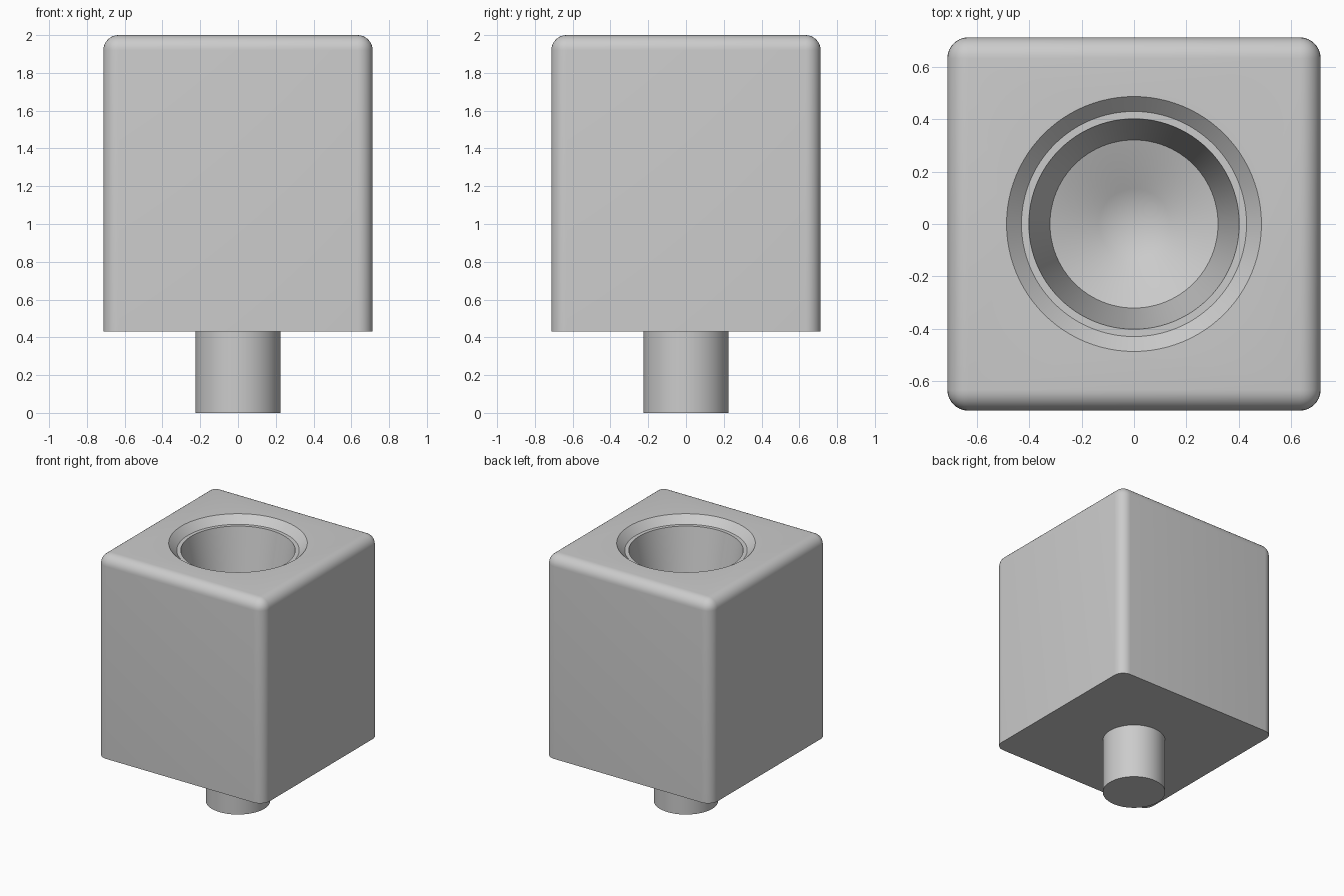
import bpy, bmesh, math

if "Cube" in bpy.data.objects:
    bpy.data.objects.remove(bpy.data.objects["Cube"])

HALF = 0.713      # half width of the block
BASE = 0.43       # underside of the block
TOP = 2.0
ROUND = 0.08      # edge rounding
SIDES = 96

grey = bpy.data.materials.new("plain grey")
grey.use_nodes = True
colour = (0.6, 0.6, 0.6, 1)
grey.diffuse_color = colour
grey.node_tree.nodes["Principled BSDF"].inputs["Base Color"].default_value = colour


def add_object(name, bm):
    bmesh.ops.recalc_face_normals(bm, faces=bm.faces)
    mesh = bpy.data.meshes.new(name)
    bm.to_mesh(mesh)
    bm.free()
    mesh.materials.append(grey)
    obj = bpy.data.objects.new(name, mesh)
    bpy.context.collection.objects.link(obj)
    return obj


def lathe(name, profile):
    """Spin a closed (radius, height) profile about the z axis."""
    bm = bmesh.new()
    verts = [bm.verts.new((r, 0, z)) for r, z in profile]
    edges = [bm.edges.new(pair) for pair in zip(verts, verts[1:])]
    bmesh.ops.spin(bm, geom=verts + edges, axis=(0, 0, 1), cent=(0, 0, 0),
                   angle=math.tau, steps=SIDES, use_duplicate=False)
    bmesh.ops.remove_doubles(bm, verts=bm.verts, dist=0.0005)
    return add_object(name, bm)


def smooth(obj):
    bpy.ops.object.select_all(action="DESELECT")
    obj.select_set(True)
    bpy.context.view_layer.objects.active = obj
    bpy.ops.object.shade_smooth_by_angle(angle=math.radians(25))


# Block: every edge rounded except those around the underside
bm = bmesh.new()
bmesh.ops.create_cube(bm, size=1)
for v in bm.verts:
    v.co.x *= 2 * HALF
    v.co.y *= 2 * HALF
    v.co.z = TOP if v.co.z > 0 else BASE
rounded = [e for e in bm.edges if max(v.co.z for v in e.verts) > BASE + 0.1]
bmesh.ops.bevel(bm, geom=rounded, offset=ROUND, segments=8, profile=0.5,
                affect="EDGES", clamp_overlap=True)
block = add_object("block", bm)

# Socket: chamfered mouth, narrow ledge, tapered wall and conical floor
ledge = TOP - 0.056
floor = ledge - 0.42
cutter = lathe("socket_cutter", [
    (0, TOP + 0.1), (0.487, TOP + 0.1), (0.487, TOP), (0.43, ledge),
    (0.402, ledge), (0.321, floor), (0.135, floor - 0.07), (0, floor - 0.14)])
cutter.hide_render = True

cut = block.modifiers.new("socket", "BOOLEAN")
cut.operation = "DIFFERENCE"
cut.solver = "EXACT"
cut.object = cutter
bpy.context.view_layer.objects.active = block
bpy.ops.object.modifier_apply(modifier=cut.name)
bpy.data.objects.remove(cutter)
smooth(block)

# Stem: round peg below the block
stem = lathe("stem", [(0, 0), (0.225, 0), (0.225, BASE), (0, BASE)])
smooth(stem)
